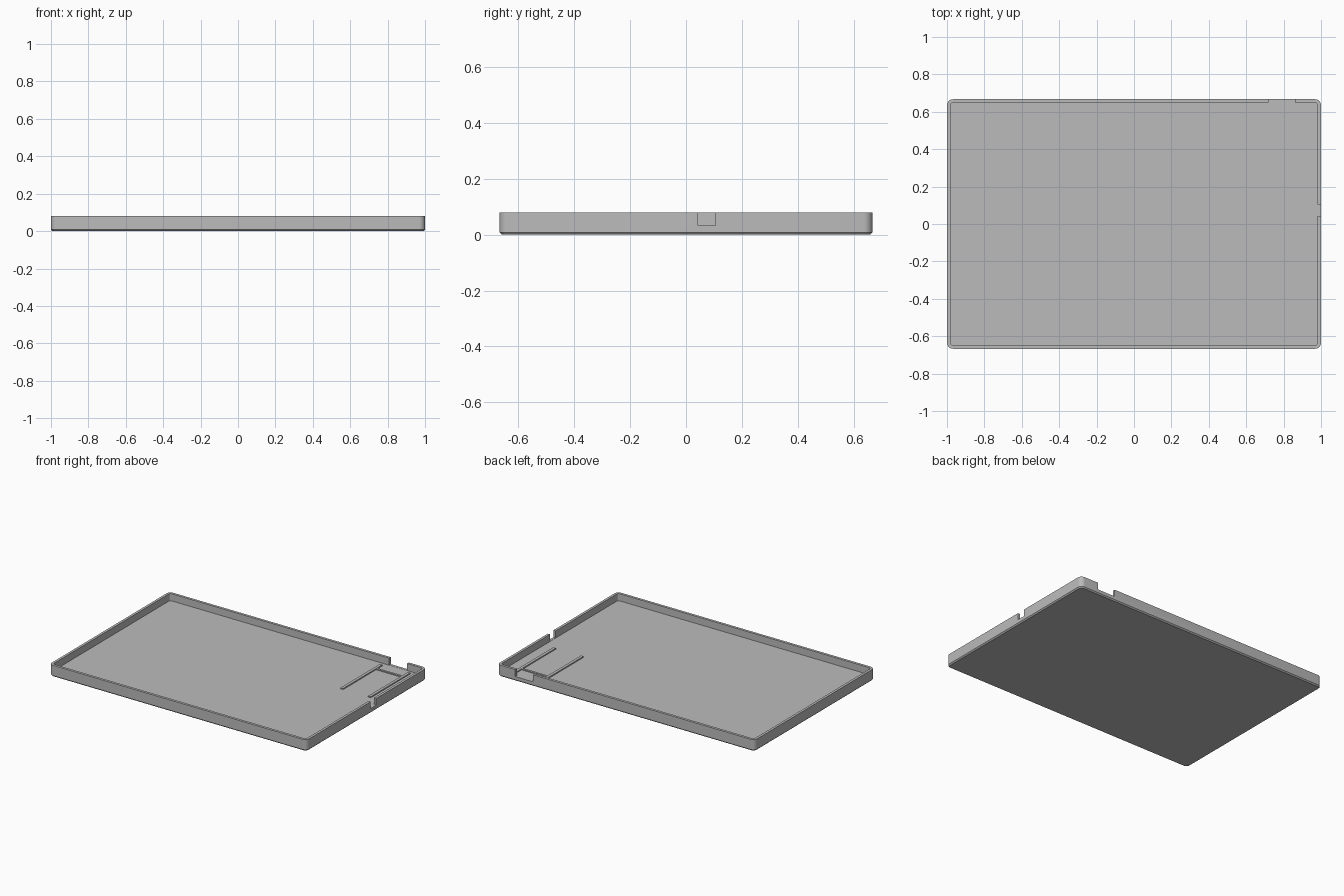
import bpy
import bmesh
from math import cos, sin, pi

if "Cube" in bpy.data.objects:
    bpy.data.objects.remove(bpy.data.objects["Cube"])

HALF_X, HALF_Y, HEIGHT = 1.0, 0.667, 0.08
WALL, FLOOR, RADIUS, EDGE = 0.018, 0.03, 0.032, 0.008

grey = bpy.data.materials.new("plain_grey")
grey.use_nodes = True
colour = (0.5, 0.5, 0.5, 1)
grey.diffuse_color = colour
grey.node_tree.nodes["Principled BSDF"].inputs["Base Color"].default_value = colour


def make_object(name, bm):
    bmesh.ops.recalc_face_normals(bm, faces=bm.faces)
    mesh = bpy.data.meshes.new(name)
    bm.to_mesh(mesh)
    bm.free()
    mesh.materials.append(grey)
    obj = bpy.data.objects.new(name, mesh)
    bpy.context.collection.objects.link(obj)
    return obj


def box(name, low, high):
    bm = bmesh.new()
    bmesh.ops.create_cube(bm, size=1)
    for v in bm.verts:
        for i in range(3):
            v.co[i] = low[i] if v.co[i] < 0 else high[i]
    return make_object(name, bm)


def rounded_ring(bm, inset, z, steps=8):
    """Rounded rectangle of vertices, inset from the outer outline."""
    r = RADIUS - inset
    cx, cy = HALF_X - RADIUS, HALF_Y - RADIUS
    ring = []
    for corner, (sx, sy) in enumerate([(1, 1), (-1, 1), (-1, -1), (1, -1)]):
        for i in range(steps + 1):
            a = (corner + i / steps) * pi / 2
            ring.append(bm.verts.new((sx * cx + r * cos(a), sy * cy + r * sin(a), z)))
    return ring


# Tray: rings run up the outside, over the rim and down to the floor
bm = bmesh.new()
profile = [(EDGE, 0), (0, EDGE), (0, HEIGHT), (WALL, HEIGHT), (WALL, FLOOR)]
rings = [rounded_ring(bm, inset, z) for inset, z in profile]
for a, b in zip(rings, rings[1:]):
    for i in range(len(a)):
        j = (i + 1) % len(a)
        bm.faces.new((a[i], a[j], b[j], b[i]))
bm.faces.new(rings[0])
bm.faces.new(rings[-1])
tray = make_object("tray", bm)

# Openings through the back and side walls
notches = [
    ((0.72, HALF_Y - WALL - 0.004, FLOOR + 0.001), (0.86, HALF_Y + 0.1, 0.2)),
    ((HALF_X - WALL - 0.004, 0.043, FLOOR + 0.002), (HALF_X + 0.1, 0.105, 0.2)),
]
bpy.context.view_layer.objects.active = tray
for low, high in notches:
    cutter = box("notch_cutter", low, high)
    cutter.hide_render = True
    cut = tray.modifiers.new("notch", "BOOLEAN")
    cut.operation = "DIFFERENCE"
    cut.solver = "EXACT"
    cut.object = cutter
    bpy.ops.object.modifier_apply(modifier=cut.name)
    bpy.data.objects.remove(cutter)

bpy.ops.object.select_all(action="DESELECT")
tray.select_set(True)
bpy.ops.object.shade_smooth_by_angle(angle=pi / 6)

# Low guide rails on the floor beside the back opening
RAIL_TOP = FLOOR + 0.008
for name, x in (("inner_rail", 0.68), ("outer_rail", 0.895)):
    box(name, (x - 0.01, 0.18, FLOOR - 0.005), (x + 0.01, 0.62, RAIL_TOP))
box("stop_rail", (0.685, 0.545, FLOOR - 0.005), (0.89, 0.56, RAIL_TOP - 0.001))
